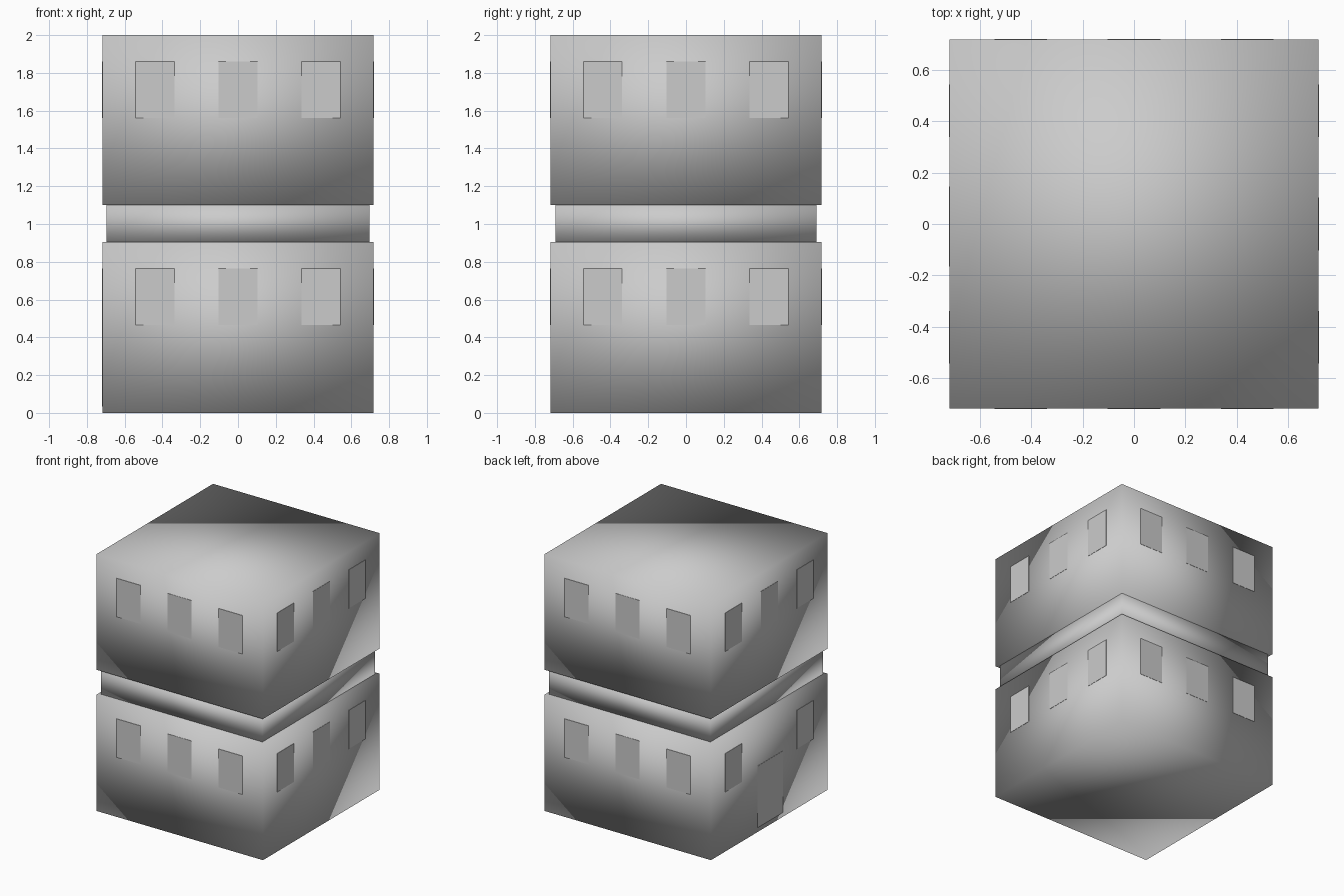
import bpy
from math import pi
from mathutils import Matrix

if "Cube" in bpy.data.objects:
    bpy.data.objects.remove(bpy.data.objects["Cube"])

HALF = 0.718   # half width of the storeys
PROUD = 0.002  # how far panes stand off the wall


def box(name, x0, x1, y0, y1, z0, z1, smooth=False):
    bpy.ops.mesh.primitive_cube_add(size=1)
    ob = bpy.context.object
    ob.name = name
    ob.data.transform(Matrix.Translation(((x0 + x1) / 2, (y0 + y1) / 2, (z0 + z1) / 2))
                      @ Matrix.Diagonal((x1 - x0, y1 - y0, z1 - z0, 1)))
    if smooth:
        bpy.ops.object.shade_smooth()
    return ob


def panel(name, side, u, w, z0, z1):
    """Thin pane on a wall; side 0 front, 1 right, 2 back, 3 left."""
    ob = box(name, u - w / 2, u + w / 2, -HALF - PROUD, -HALF + 0.01, z0, z1)
    ob.data.transform(Matrix.Rotation(side * pi / 2, 4, 'Z'))


# Two storeys with a recessed band between them
box("lower_storey", -HALF, HALF, -HALF, HALF, 0, 0.905, True)
box("middle_band", -0.695, 0.695, -0.692, 0.692, 0.905, 1.10, True)
box("upper_storey", -HALF, HALF, -HALF, HALF, 1.10, 2.0, True)

# Three windows per wall on each storey, the left wall has a door instead of one
for side, wall in enumerate(("front", "right", "back", "left")):
    for floor, z in (("lower", 0.465), ("upper", 1.56)):
        for i, u in enumerate((-0.44, 0, 0.44)):
            if wall == "left" and floor == "lower" and i == 1:
                continue
            panel(f"{wall}_{floor}_window_{i + 1}", side, u, 0.205, z, z + 0.30)

# Door in the left wall
panel("door", 3, 0.01, 0.31, 0.035, 0.515)
